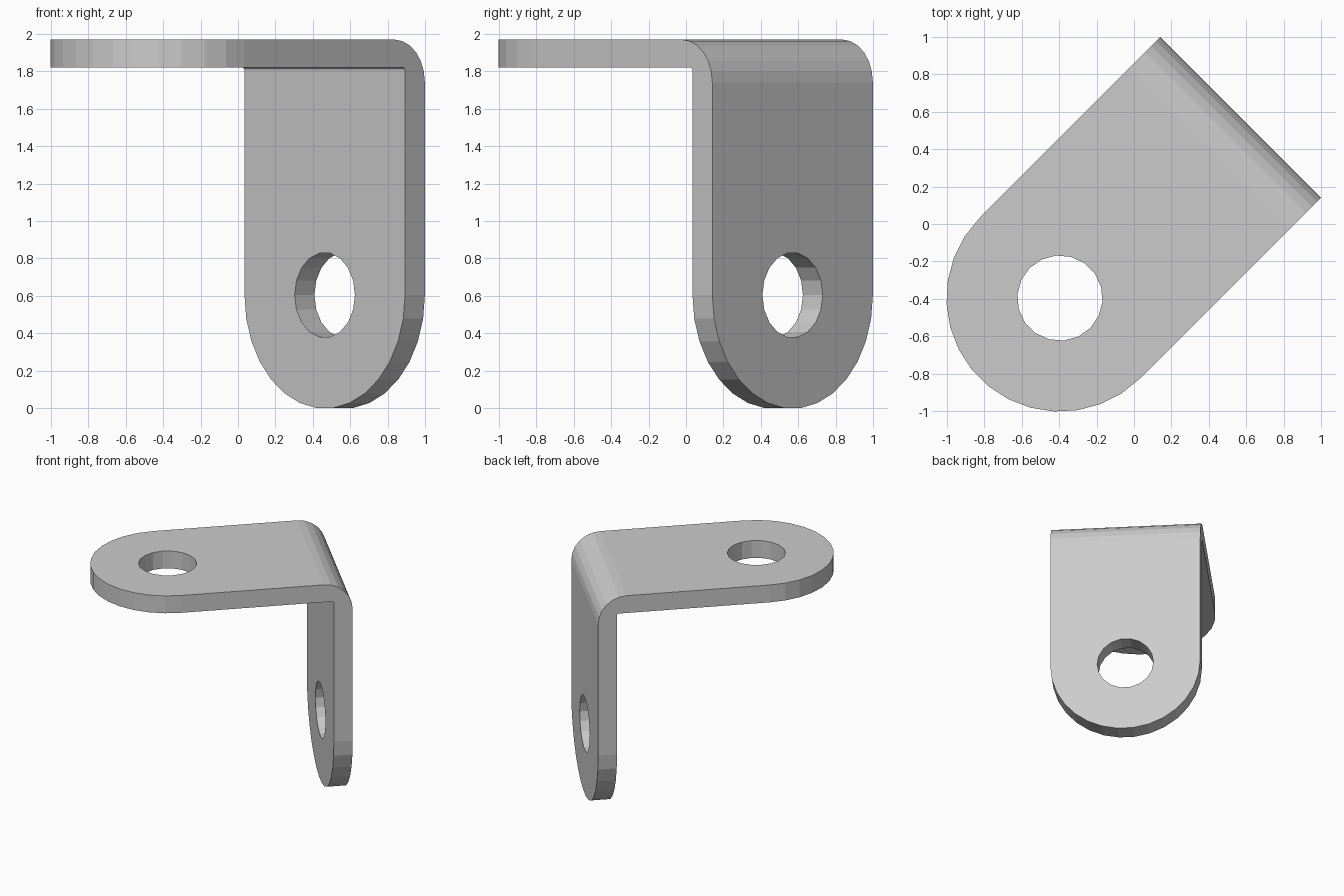
import bpy, bmesh
from math import sin, cos, pi, radians, sqrt

cube = bpy.data.objects.get("Cube")
if cube:
    bpy.data.objects.remove(cube, do_unlink=True)

CORNER_U, TOP = 0.806, 1.97      # outer corner of the bend
HUB, END_R, HOLE_R = 1.366, 0.607, 0.228
THICK, BEND_R, INNER_R = 0.15, 0.23, 0.015
END_SEGS, HOLE_SEGS, BEND_SEGS = 15, 18, 6

grey = bpy.data.materials.new("grey metal")
grey.use_nodes = True
colour = (0.6, 0.6, 0.6, 1)
grey.diffuse_color = colour
grey.node_tree.nodes["Principled BSDF"].inputs["Base Color"].default_value = colour

bm = bmesh.new()


def place(u, v, z):
    """Turn the bracket's own axes 45 degrees about z."""
    return bm.verts.new(((u - v) / sqrt(2), (u + v) / sqrt(2), z))


def flat_leg(along, across, depth):
    return place(CORNER_U - along, across, TOP - depth)


def upright_leg(along, across, depth):
    return place(CORNER_U - depth, across, TOP - along)


def walls(a, b, closed):
    count = len(a) if closed else len(a) - 1
    for i in range(count):
        j = (i + 1) % len(a)
        bm.faces.new((a[i], a[j], b[j], b[i]))


def leg(point):
    """Round-ended tab with a hole, open where it meets the bend."""
    outlines, holes = [], []
    for depth, start in ((0, BEND_R), (THICK, THICK + INNER_R)):
        arc = [pi / 2 - pi * i / END_SEGS for i in range(END_SEGS + 1)]
        shape = [(start, END_R)]
        shape += [(HUB + END_R * cos(t), END_R * sin(t)) for t in arc]
        shape += [(start, -END_R)]
        outline = [point(a, v, depth) for a, v in shape]
        turns = [2 * pi * (i + 0.5) / HOLE_SEGS for i in range(HOLE_SEGS)]
        hole = [point(HUB + HOLE_R * sin(t + pi / 2), HOLE_R * cos(t + pi / 2), depth)
                for t in turns]
        edges = [bm.edges.new((ring[i - 1], ring[i]))
                 for ring in (outline, hole) for i in range(len(ring))]
        bmesh.ops.triangle_fill(bm, use_beauty=True, edges=edges)
        outlines.append(outline)
        holes.append(hole)
    walls(*outlines, closed=False)
    walls(*holes, closed=True)


def bend_arc(radius, inset, side):
    """Quarter round running from the flat leg to the upright leg."""
    angles = [pi / 2 * i / BEND_SEGS for i in range(BEND_SEGS + 1)]
    return [place(CORNER_U - inset - radius + radius * sin(t), side * END_R,
                  TOP - inset - radius + radius * cos(t)) for t in angles]


# Two matching legs
leg(flat_leg)
leg(upright_leg)

# Rounded bend between them, with its side caps
outer = [bend_arc(BEND_R, 0, s) for s in (1, -1)]
inner = [bend_arc(INNER_R, THICK, s) for s in (1, -1)]
walls(*outer, closed=False)
walls(*inner, closed=False)
for a, b in zip(outer, inner):
    walls(a, b, closed=False)

bmesh.ops.remove_doubles(bm, verts=bm.verts[:], dist=0.0005)
bmesh.ops.recalc_face_normals(bm, faces=bm.faces[:])
bmesh.ops.dissolve_limit(bm, angle_limit=radians(0.5), verts=[], edges=bm.edges[:])

mesh = bpy.data.meshes.new("angle_bracket")
bm.to_mesh(mesh)
bm.free()
mesh.materials.append(grey)
bracket = bpy.data.objects.new("angle_bracket", mesh)
bpy.context.collection.objects.link(bracket)
